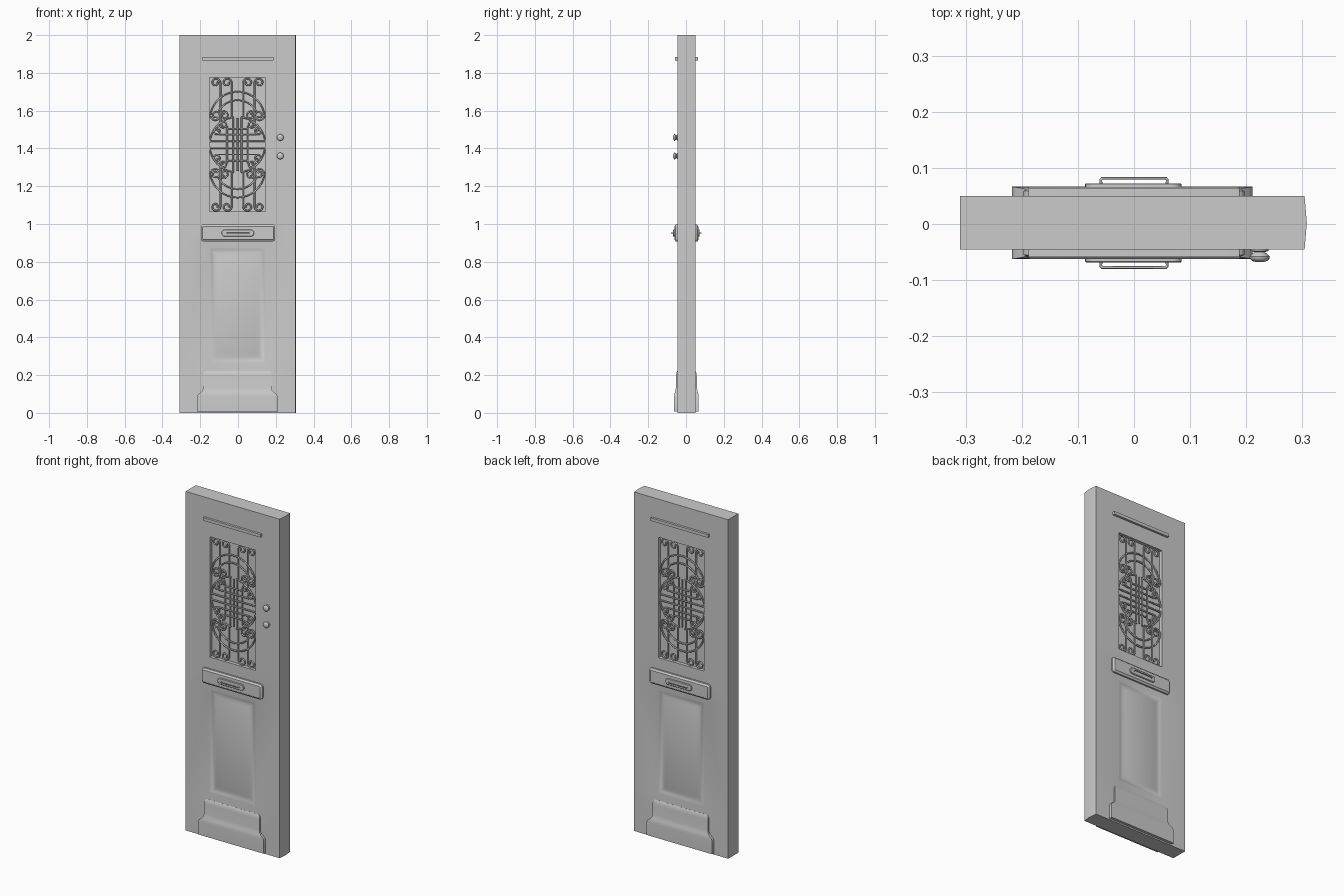
import bpy, bmesh
from math import pi, sin, cos, radians

if "Cube" in bpy.data.objects:
    bpy.data.objects.remove(bpy.data.objects["Cube"])

YC, HALF = 0.002, 0.0475          # door centre in y and half thickness


def finish(bm, name, angle=30):
    bmesh.ops.remove_doubles(bm, verts=bm.verts, dist=1e-5)
    bmesh.ops.recalc_face_normals(bm, faces=bm.faces)
    me = bpy.data.meshes.new(name)
    bm.to_mesh(me)
    bm.free()
    me.shade_smooth()
    me.set_sharp_from_angle(angle=radians(angle))
    ob = bpy.data.objects.new(name, me)
    bpy.context.collection.objects.link(ob)
    return ob


def face(bm, pts):
    return bm.faces.new([bm.verts.new(p) for p in pts])


def loft(bm, rings, cap_start=False, cap_end=True):
    """Join rings of equal length with quads."""
    for a, b in zip(rings, rings[1:]):
        for i in range(len(a)):
            j = (i + 1) % len(a)
            face(bm, [a[i], a[j], b[j], b[i]])
    if cap_start:
        face(bm, rings[0])
    if cap_end:
        face(bm, rings[-1])


def rounded(cx, cz, w, h, r, y, seg=5):
    pts = []
    for k, (sx, sz) in enumerate([(1, 1), (-1, 1), (-1, -1), (1, -1)]):
        for i in range(seg + 1):
            a = k * pi / 2 + i / seg * pi / 2
            pts.append((cx + sx * (w / 2 - r) + r * cos(a), y,
                        cz + sz * (h / 2 - r) + r * sin(a)))
    return pts


def plate(name, s, cx, cz, w, h, r, layers):
    bm = bmesh.new()
    loft(bm, [rounded(cx, cz, w - 2 * i, h - 2 * i, max(r - i, .001), YC + s * d)
              for i, d in layers], cap_start=True)
    return finish(bm, name)


def wires(name, paths, radius):
    cu = bpy.data.curves.new(name, 'CURVE')
    cu.dimensions = '3D'
    cu.bevel_depth = radius
    cu.bevel_resolution = 1
    cu.use_fill_caps = True
    for path in paths:
        sp = cu.splines.new('POLY')
        sp.points.add(len(path) - 1)
        for p, co in zip(sp.points, path):
            p.co = (*co, 1)
        sp.use_smooth = True
    ob = bpy.data.objects.new(name, cu)
    bpy.context.collection.objects.link(ob)


# Door leaf with recessed window and sunken moulded panel on both faces
XS = [-0.31, -0.152, 0.146, 0.304]
ZS = [0, 0.264, 0.877, 1.065, 1.775, 2]
PROFILES = {(1, 1): [(0, 0), (.012, .005), (.022, .007), (.032, .006), (.045, .002)],
            (1, 3): [(0, 0), (0, .02)]}
bm = bmesh.new()
for s in (-1, 1):
    for i in range(3):
        for j in range(5):
            x0, x1, z0, z1 = XS[i], XS[i + 1], ZS[j], ZS[j + 1]
            rings = [[(x0 + n, YC + s * (HALF - d), z0 + n), (x1 - n, YC + s * (HALF - d), z0 + n),
                      (x1 - n, YC + s * (HALF - d), z1 - n), (x0 + n, YC + s * (HALF - d), z1 - n)]
                     for n, d in PROFILES.get((i, j), [(0, 0)])]
            loft(bm, rings)
Y0, Y1 = YC - HALF, YC + HALF
PEAK = 0.308
for z0, z1 in zip(ZS, ZS[1:]):
    for xa, ya, xb, yb in [(XS[0], Y0, XS[0], Y1), (XS[3], Y0, PEAK, YC), (PEAK, YC, XS[3], Y1)]:
        face(bm, [(xa, ya, z0), (xb, yb, z0), (xb, yb, z1), (xa, ya, z1)])
for z in (0, 2):
    face(bm, [(x, Y0, z) for x in XS] + [(PEAK, YC, z)] + [(x, Y1, z) for x in reversed(XS)])
finish(bm, "door_leaf")


# Window grille: one quarter drawn around the window centre, then mirrored
def arc(cx, cz, r0, r1, a0, a1, n=14):
    return [(cx + (r0 + (r1 - r0) * t / n) * cos(a0 + (a1 - a0) * t / n),
             cz + (r0 + (r1 - r0) * t / n) * sin(a0 + (a1 - a0) * t / n)) for t in range(n + 1)]


quarter = [
    # bars rising into corner curls
    [(.03, .145)] + arc(.055, .328, .025, .009, pi, -1.2 * pi, 20),
    [(.09, .11)] + arc(.115, .328, .025, .009, pi, -1.2 * pi, 20),
    # arches ending in scrolls
    arc(0, .135, .145, .145, pi / 2, .15),
    arc(0, .12, .115, .115, pi / 2, .45),
    arc(.115, .155, .029, .009, 0, -2.8 * pi, 24),
    arc(.07, .155, .024, .008, .3, 2.6 * pi, 22),
    # round medallion
    arc(0, 0, .147, .147, .08, pi / 2 - .12),
    arc(.112, .07, .021, .007, pi / 2, 3 * pi, 18),
    arc(.075, .108, .021, .007, 0, -2.5 * pi, 18),
    # lattice
    [(0, .018), (.144, .018)], [(0, .052), (.1, .052)], [(0, .085), (.055, .085)],
    [(.022, 0), (.022, .145)], [(.055, 0), (.055, .1)], [(0, 0), (0, .14)],
]
for s, side in ((-1, "front"), (1, "back")):
    y = YC + s * (HALF - .010)
    wires(side + "_grille", [[(-.003 + mx * u, y, 1.42 + mz * v) for u, v in path]
                             for path in quarter for mx in (1, -1) for mz in (1, -1)], .0045)

    # Drip bar above the window
    plate(side + "_top_bar", s, 0, 1.875, .376, .018, .002, [(0, .045), (0, .061)])

    # Letter plate, flap and pull
    plate(side + "_letter_plate", s, 0, .952, .394, .09, .015,
          [(0, .045), (0, .057), (.006, .0595), (.010, .064)])
    plate(side + "_letter_flap", s, -.001, .952, .172, .036, .0175,
          [(0, .06), (0, .069), (.002, .0705)])
    wires(side + "_letter_pull", [[(x, YC + s * d, .952) for x, d in
          [(-.059, .068), (-.059, .077), (-.057, .0795), (.057, .0795), (.059, .077), (.059, .068)]]], .0025)

    # Kick plate: stepped outline, swelling toward the floor
    bm = bmesh.new()
    loft(bm, [[(-w - .003, YC + s * .045, z), (-w - .003, YC + s * d, z),
               (w - .003, YC + s * d, z), (w - .003, YC + s * .045, z)]
              for z, w, d in [(.008, .214, .0645), (.085, .214, .0645), (.098, .208, .0635),
                              (.108, .194, .061), (.12, .184, .058), (.135, .182, .0555),
                              (.195, .182, .055), (.212, .18, .053), (.222, .172, .048)]],
         cap_start=True)
    finish(bm, side + "_kick_plate", 40)

# Two turned knobs on the front only
for n, z in enumerate((1.36, 1.458)):
    bm = bmesh.new()
    prof = [(.016, .045), (.016, .05), (.009, .052), (.013, .055), (.018, .06),
            (.0175, .064), (.013, .068), (.006, .070)]
    loft(bm, [[(.224 + r * cos(2 * pi * k / 16), YC - d, z + r * sin(2 * pi * k / 16))
               for k in range(16)] for r, d in prof], cap_start=True)
    finish(bm, "knob_%d" % (n + 1), 50)
